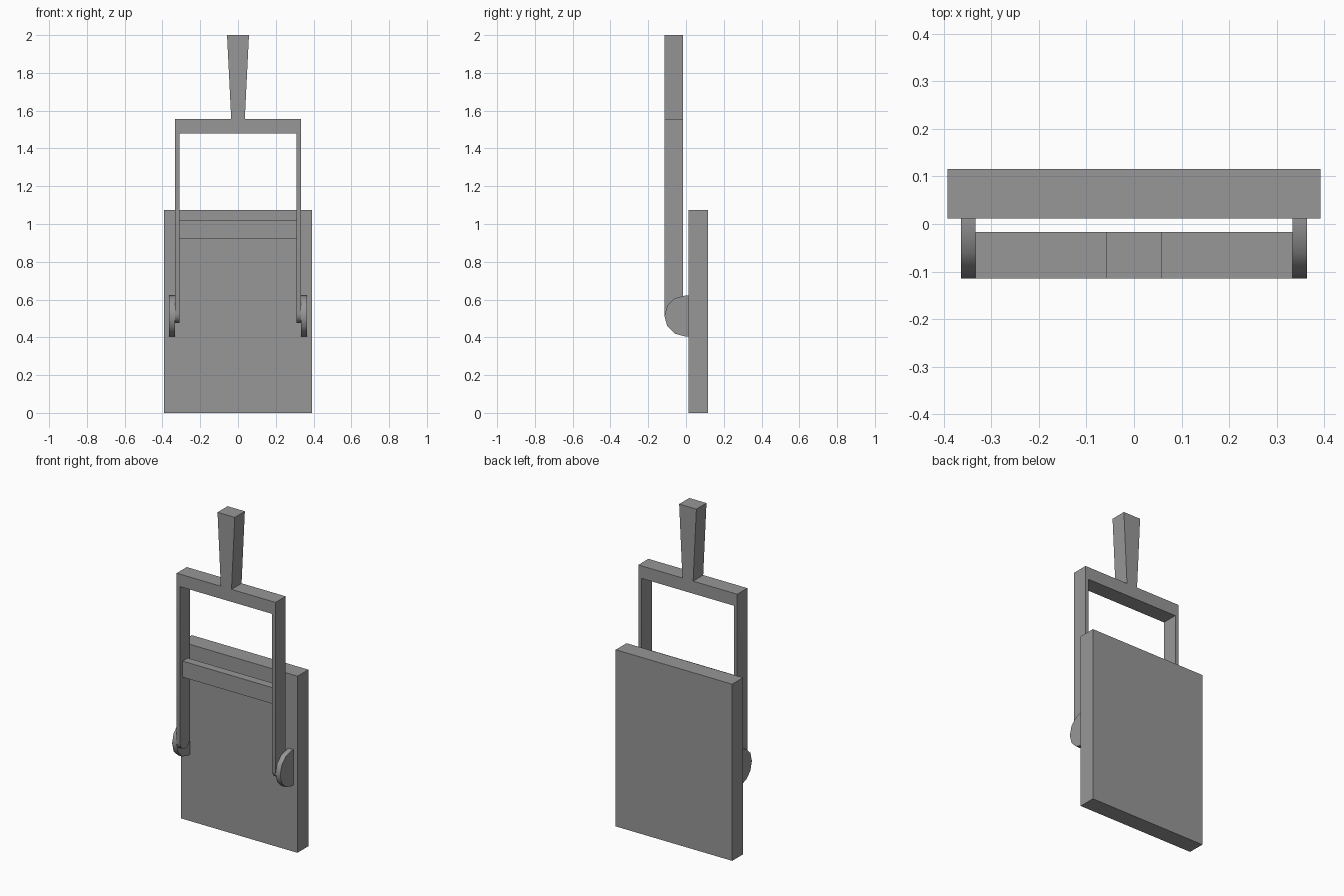
import bpy, bmesh, math
from mathutils import Vector

if "Cube" in bpy.data.objects:
    bpy.data.objects.remove(bpy.data.objects["Cube"], do_unlink=True)

# Single neutral grey
grey = bpy.data.materials.new("mid grey")
grey.use_nodes = True
colour = (0.31, 0.31, 0.31, 1)
grey.diffuse_color = colour
grey.node_tree.nodes["Principled BSDF"].inputs["Base Color"].default_value = colour


def finish(name, bm):
    bmesh.ops.recalc_face_normals(bm, faces=bm.faces)
    mesh = bpy.data.meshes.new(name)
    bm.to_mesh(mesh)
    bm.free()
    mesh.materials.append(grey)
    obj = bpy.data.objects.new(name, mesh)
    bpy.context.collection.objects.link(obj)
    bpy.ops.object.select_all(action='DESELECT')
    obj.select_set(True)
    bpy.context.view_layer.objects.active = obj
    bpy.ops.object.shade_smooth_by_angle(angle=math.radians(40))
    return obj


def prism(points, offset):
    """Closed outline pushed along an offset."""
    bm = bmesh.new()
    face = bm.faces.new([bm.verts.new(p) for p in points])
    new = bmesh.ops.extrude_face_region(bm, geom=[face])["geom"]
    verts = [v for v in new if isinstance(v, bmesh.types.BMVert)]
    bmesh.ops.translate(bm, verts=verts, vec=Vector(offset))
    return bm


def box(name, x, y0, y1, z0, z1):
    corners = [(-x, y0, z0), (x, y0, z0), (x, y0, z1), (-x, y0, z1)]
    return finish(name, prism(corners, (0, y1 - y0, 0)))


# Backing plate and spacer bar between the legs
box("back_plate", 0.392, 0.012, 0.116, 0, 1.075)
box("spacer_bar", 0.312, -0.09, -0.04, 0.92, 1.018)

# Forked lever with flared handle, from half an outline
front, back, tip = -0.114, -0.017, 0.477
half = [(0.058, 2), (0.036, 1.556), (0.333, 1.556), (0.333, tip),
        (0.31, tip), (0.31, 1.48)]
outline = half + [(-x, z) for x, z in reversed(half)]
bm = prism([(x, front, z) for x, z in outline], (0, back - front, 0))

# Round the lower leg ends
ends = [e for e in bm.edges
        if all(abs(v.co.z - tip) < 1e-4 for v in e.verts)
        and abs(e.verts[0].co.y - e.verts[1].co.y) < 1e-4]
bmesh.ops.bevel(bm, geom=ends, offset=0.048, segments=4, profile=0.5,
                affect='EDGES')
finish("forked_lever", bm)

# Rounded hinge cheeks, one outside each leg
radius, cy, cz, steps = 0.108, -0.006, 0.513, 6
for side, label in ((1, "left"), (-1, "right")):
    pts = [(side * 0.333, 0.012, cz + radius)]
    for i in range(steps + 1):
        a = math.pi / 2 + math.pi * i / steps
        pts.append((side * 0.333, cy + radius * math.cos(a),
                    cz + radius * math.sin(a)))
    pts.append((side * 0.333, 0.012, cz - radius))
    finish(label + "_hinge_cheek", prism(pts, (side * 0.031, 0, 0)))
